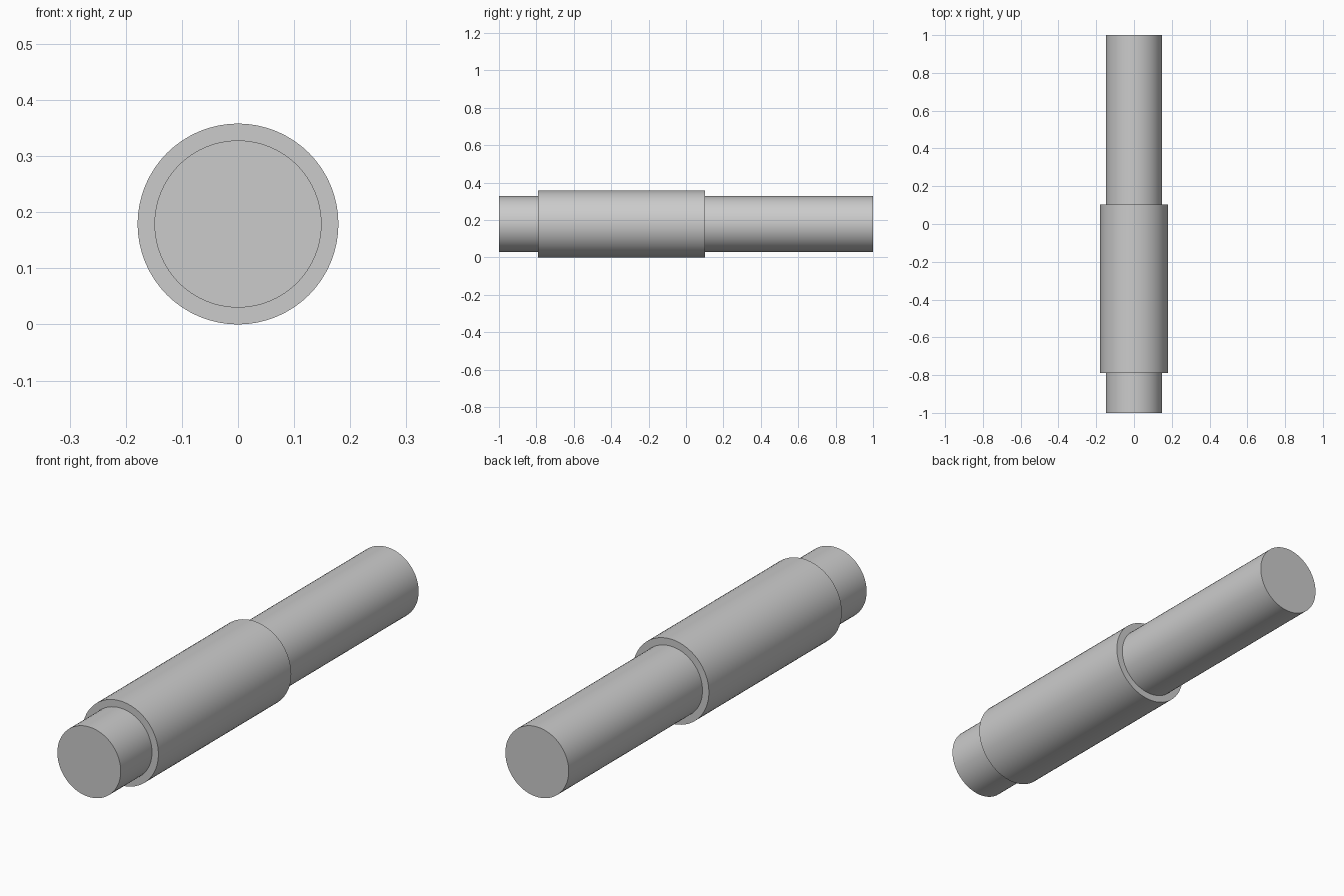
import bpy, bmesh, math
from mathutils import Matrix, Vector

if "Cube" in bpy.data.objects:
    bpy.data.objects.remove(bpy.data.objects["Cube"])

R_SHAFT, R_COLLAR = 0.149, 0.179
SEGMENTS = 64

grey = bpy.data.materials.new("plain grey")
grey.diffuse_color = (0.6, 0.6, 0.6, 1)
grey.use_nodes = True
grey.node_tree.nodes["Principled BSDF"].inputs["Base Color"].default_value = grey.diffuse_color

# Stepped shaft: half profile (radius, y) spun around the y axis
profile = [(0, -1), (R_SHAFT, -1), (R_SHAFT, -0.79), (R_COLLAR, -0.79),
           (R_COLLAR, 0.102), (R_SHAFT, 0.102), (R_SHAFT, 1), (0, 1)]
bm = bmesh.new()
verts = [bm.verts.new((r, y, 0)) for r, y in profile]
edges = [bm.edges.new(pair) for pair in zip(verts, verts[1:])]
bmesh.ops.spin(bm, geom=verts + edges, cent=(0, 0, 0), axis=(0, 1, 0),
               angle=2 * math.pi, steps=SEGMENTS)
bmesh.ops.remove_doubles(bm, verts=bm.verts, dist=1e-4)
bmesh.ops.recalc_face_normals(bm, faces=bm.faces)
bmesh.ops.transform(bm, matrix=Matrix.Translation(Vector((0, 0, R_COLLAR))), verts=bm.verts)

mesh = bpy.data.meshes.new("stepped_shaft")
bm.to_mesh(mesh)
bm.free()
mesh.materials.append(grey)
shaft = bpy.data.objects.new("stepped_shaft", mesh)
bpy.context.collection.objects.link(shaft)

# Smooth barrels with crisp shoulders
bpy.context.view_layer.objects.active = shaft
shaft.select_set(True)
bpy.ops.object.shade_smooth_by_angle(angle=math.radians(30))
